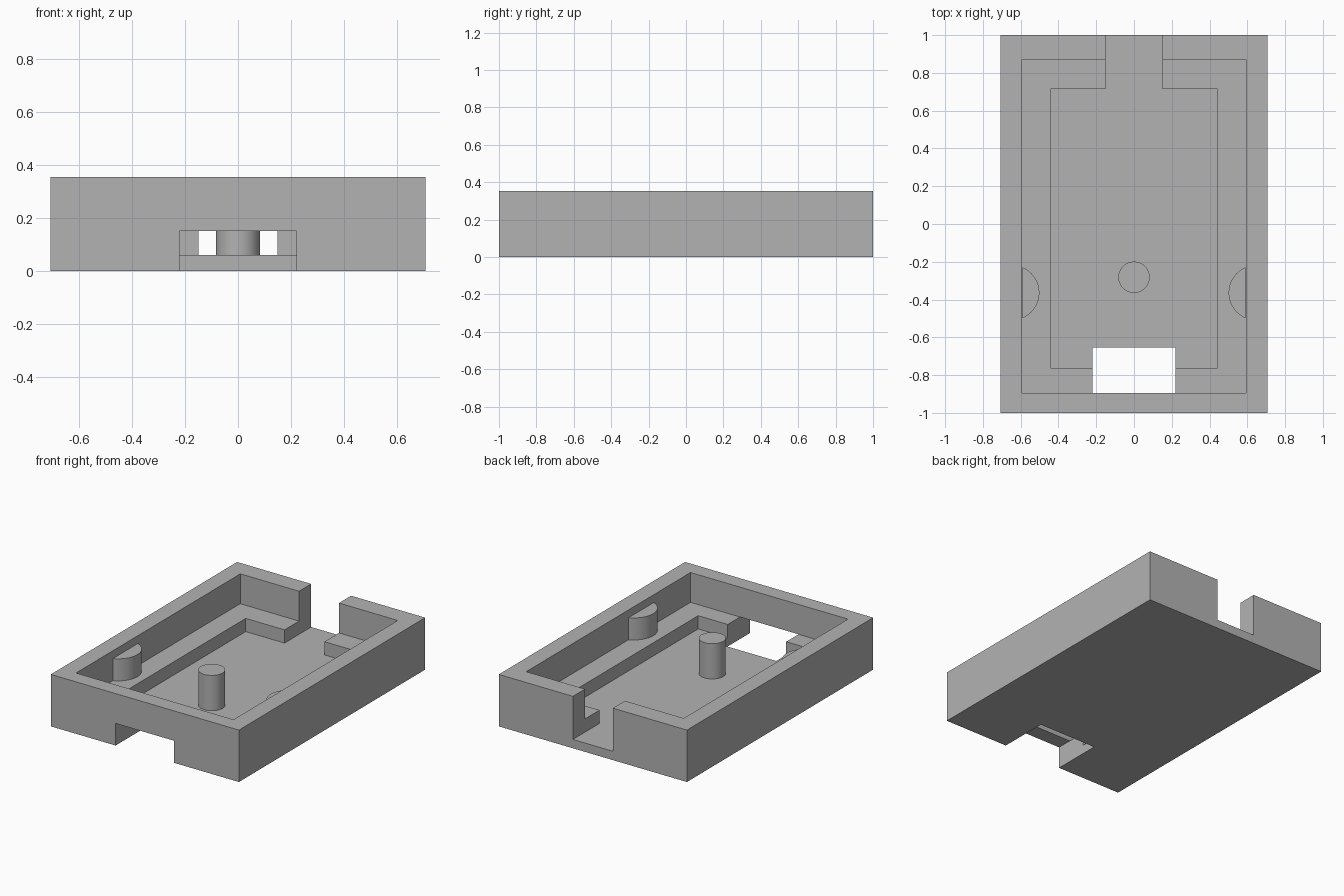
import bpy, bmesh, math

if "Cube" in bpy.data.objects:
    bpy.data.objects.remove(bpy.data.objects["Cube"])

HALF_W, HEIGHT = 0.707, 0.353
FLOOR, LEDGE, PEG_TOP = 0.06, 0.15, 0.30

grey = bpy.data.materials.new("plain grey")
grey.diffuse_color = (0.45, 0.45, 0.45, 1)
grey.use_nodes = True
grey.node_tree.nodes["Principled BSDF"].inputs["Base Color"].default_value = grey.diffuse_color


def prism(name, outline, z0, z1):
    """Upright solid from a flat outline (counter-clockwise)."""
    bm = bmesh.new()
    base = bm.faces.new([bm.verts.new((x, y, z0)) for x, y in outline])
    top = bmesh.ops.extrude_face_region(bm, geom=[base])["geom"]
    verts = [v for v in top if isinstance(v, bmesh.types.BMVert)]
    bmesh.ops.translate(bm, vec=(0, 0, z1 - z0), verts=verts)
    bmesh.ops.recalc_face_normals(bm, faces=bm.faces)
    mesh = bpy.data.meshes.new(name)
    bm.to_mesh(mesh)
    bm.free()
    mesh.materials.append(grey)
    obj = bpy.data.objects.new(name, mesh)
    bpy.context.collection.objects.link(obj)
    return obj


def block(name, half_x, y0, y1, z0, z1):
    return prism(name, [(-half_x, y0), (half_x, y0), (half_x, y1), (-half_x, y1)], z0, z1)


def arc(cx, cy, r, a0, a1, steps):
    return [(cx + r * math.cos(a0 + (a1 - a0) * i / steps),
             cy + r * math.sin(a0 + (a1 - a0) * i / steps)) for i in range(steps + 1)]


def activate(obj):
    bpy.ops.object.select_all(action='DESELECT')
    obj.select_set(True)
    bpy.context.view_layer.objects.active = obj


# Tray body: solid block with cavity, floor recess and two openings cut out
body = block("tray_body", HALF_W, -1, 1, 0, HEIGHT)
cutters = [
    block("cavity_cutter", 0.592, -0.894, 0.87, LEDGE, 0.5),
    block("recess_cutter", 0.442, -0.762, 0.714, FLOOR, 0.45),
    block("back_slot_cutter", 0.15, 0.6, 1.1, FLOOR, 0.55),
    block("front_opening_cutter", 0.22, -1.1, -0.655, -0.1, LEDGE),
]
activate(body)
for cutter in cutters:
    mod = body.modifiers.new(cutter.name, 'BOOLEAN')
    mod.operation, mod.solver, mod.object = 'DIFFERENCE', 'EXACT', cutter
    bpy.ops.object.modifier_apply(modifier=mod.name)
for cutter in cutters:
    bpy.data.objects.remove(cutter, do_unlink=True)

# Round post standing on the floor
post = prism("post", arc(0, -0.282, 0.083, 0, math.tau, 48)[:-1], FLOOR, PEG_TOP)

# Rounded side tabs on the ledge, one per long wall
half_angle = math.asin(0.135 / 0.146)
tabs = []
for side, facing in (("left", 0), ("right", math.pi)):
    cx = -0.647 if side == "left" else 0.647
    outline = arc(cx, -0.364, 0.146, facing - half_angle, facing + half_angle, 24)
    tabs.append(prism(side + "_tab", outline, LEDGE, PEG_TOP))

for obj in [post] + tabs:
    activate(obj)
    bpy.ops.object.shade_smooth_by_angle(angle=math.radians(30))
